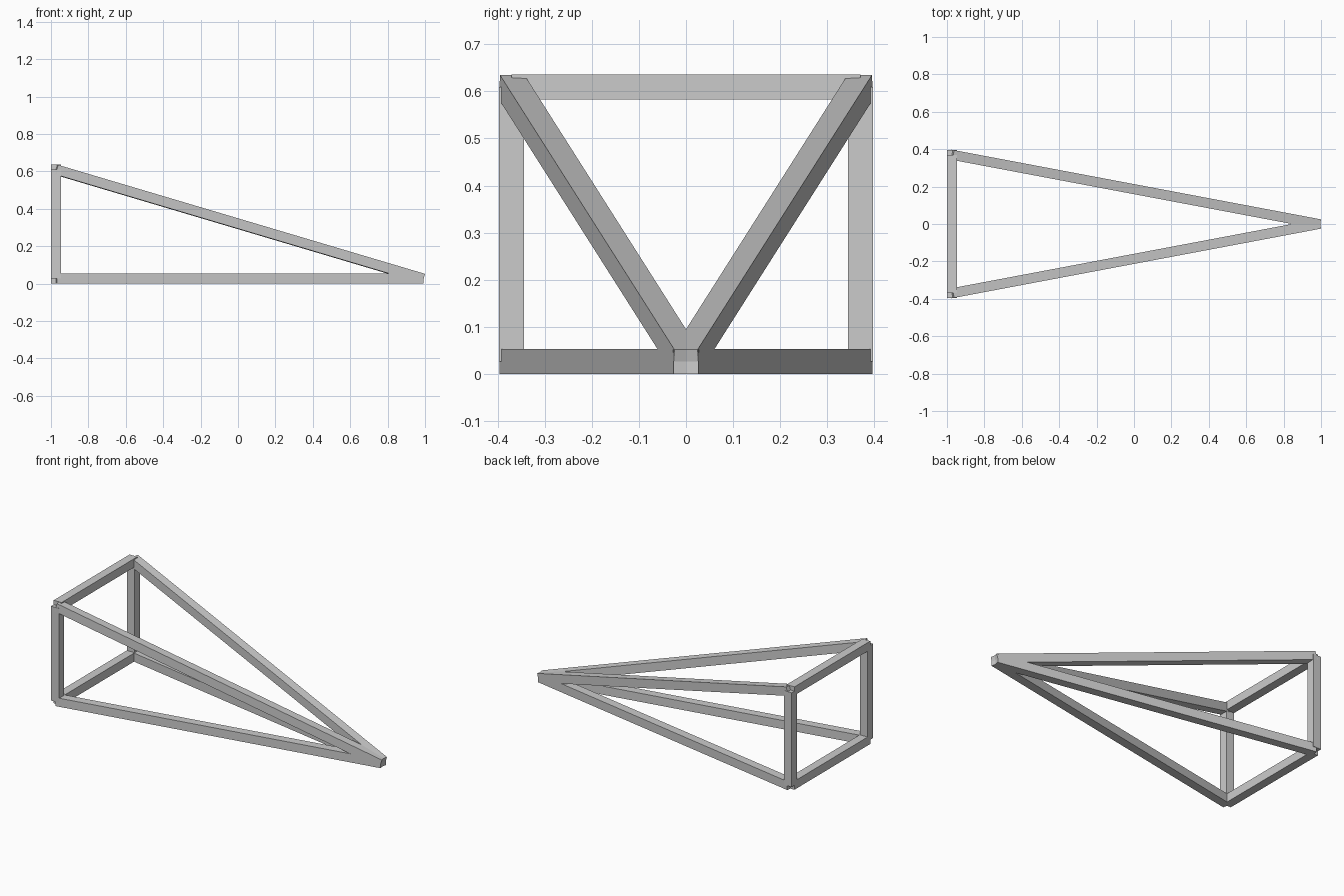
import bpy, bmesh
from mathutils import Vector, Matrix

if "Cube" in bpy.data.objects:
    bpy.data.objects.remove(bpy.data.objects["Cube"])

T = 0.053           # square bar thickness
H = T / 2
BX, BY, TZ = -1 + H, 0.37, 0.609
APEX = (0.988, 0, H)


def bar(name, a, b):
    """Square bar from joint a to joint b, side faces kept vertical."""
    a, b = Vector(a), Vector(b)
    d = (b - a).normalized()
    side = Vector((0, 1, 0)) if abs(d.z) > 0.99 else Vector((0, 0, 1)).cross(d).normalized()
    up = d.cross(side)
    rot = Matrix((d, side, up)).transposed().to_4x4()
    bm = bmesh.new()
    bmesh.ops.create_cube(bm, size=1)
    bmesh.ops.scale(bm, vec=((b - a).length, T, T), verts=bm.verts)
    bmesh.ops.transform(bm, matrix=Matrix.Translation((a + b) / 2) @ rot, verts=bm.verts)
    me = bpy.data.meshes.new(name)
    bm.to_mesh(me)
    bm.free()
    bpy.context.collection.objects.link(bpy.data.objects.new(name, me))


# Rear frame crossbars
bar("lower_crossbar", (BX, -BY, H), (BX, BY, H))
bar("upper_crossbar", (BX, -BY, TZ), (BX, BY, TZ))

# Posts and long rails on both sides, meeting at the apex
for s, side in ((-1, "front"), (1, "back")):
    bar(side + "_post", (BX, s * BY, H), (BX, s * BY, TZ))
    bar(side + "_lower_rail", (BX, s * BY, H), APEX)
    bar(side + "_upper_rail", (BX, s * BY, TZ), APEX)
